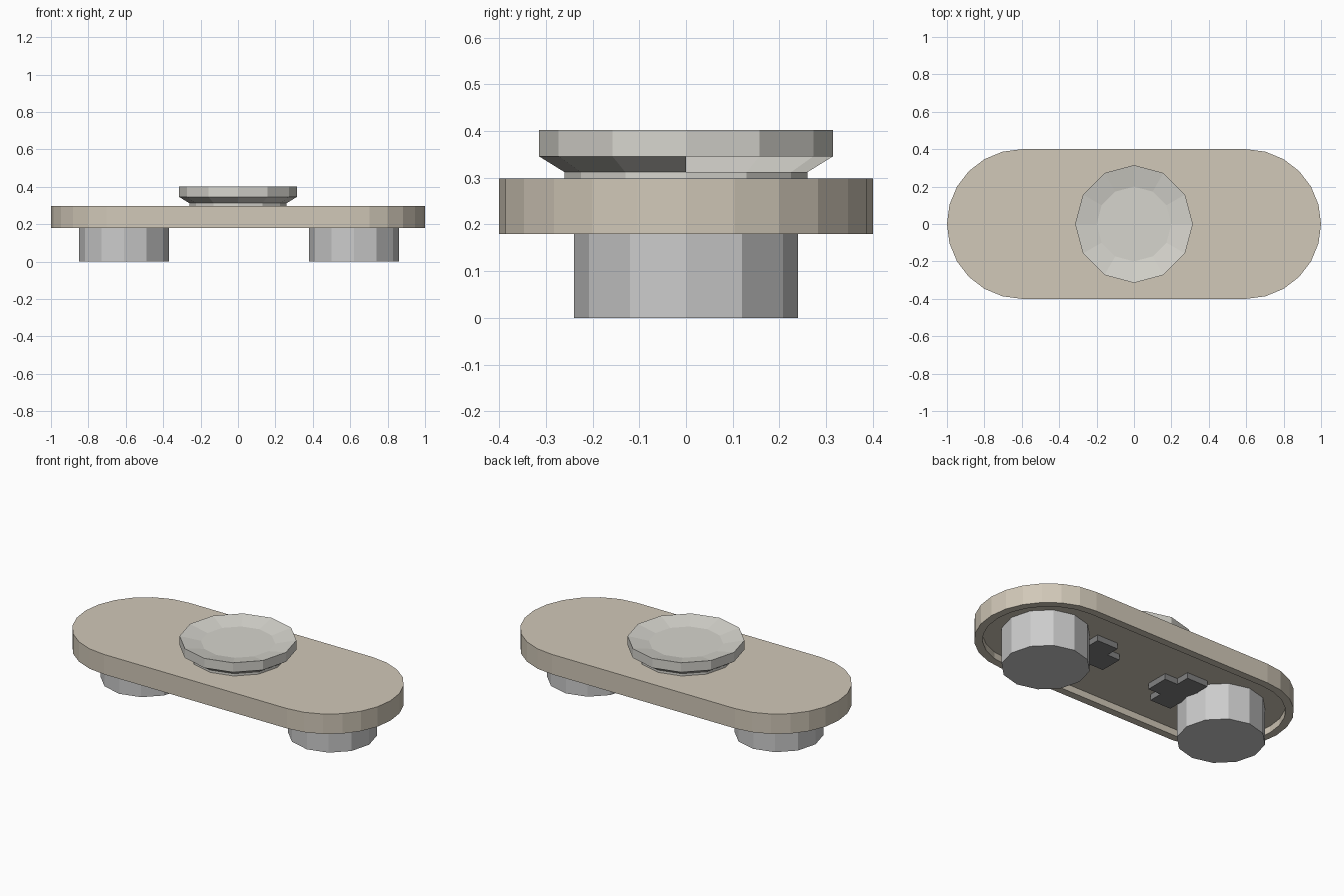
import bpy, bmesh
from math import sin, cos, pi

if "Cube" in bpy.data.objects:
    bpy.data.objects.remove(bpy.data.objects["Cube"])


def material(name, rgb):
    m = bpy.data.materials.new(name)
    m.diffuse_color = (*rgb, 1)
    m.use_nodes = True
    m.node_tree.nodes["Principled BSDF"].inputs["Base Color"].default_value = m.diffuse_color
    return m


TAN = material("tan", (0.64, 0.58, 0.48))
PALE = material("pale_grey", (0.67, 0.66, 0.61))
GREY = material("mid_grey", (0.58, 0.58, 0.58))
DARK = material("dark_grey", (0.22, 0.22, 0.22))


def finish(bm, name, mat, weld=True):
    if weld:
        bmesh.ops.recalc_face_normals(bm, faces=bm.faces)
    me = bpy.data.meshes.new(name)
    bm.to_mesh(me)
    bm.free()
    ob = bpy.data.objects.new(name, me)
    bpy.context.collection.objects.link(ob)
    me.materials.append(mat)
    return ob


def loft(name, rings, mat, cap_start=True, cap_end=True, skip=lambda row, i: False):
    """Join rings of points (bottom-outside to top) with quads, skipping some if asked."""
    bm = bmesh.new()
    loops = [[bm.verts.new(p) for p in ring] for ring in rings]
    n = len(loops[0])
    for row, (a, b) in enumerate(zip(loops, loops[1:])):
        for i in range(n):
            if not skip(row, i):
                j = (i + 1) % n
                bm.faces.new((a[i], a[j], b[j], b[i]))
    if cap_start:
        bm.faces.new(loops[0][::-1])
    if cap_end:
        bm.faces.new(loops[-1])
    return finish(bm, name, mat)


def circle(r, z, cx=0, n=12):
    return [(cx + r * cos(2 * pi * i / n), r * sin(2 * pi * i / n), z) for i in range(n)]


def stadium(r, z, half=0.6, n=12):
    ends = []
    for side in (1, -1):
        for i in range(n + 1):
            a = -pi / 2 + pi * i / n
            ends.append((side * (half + r * cos(a)), side * r * sin(a), z))
    return ends


# Plate: rounded slab with a recessed underside inside a thin rim
loft("plate", [stadium(0.355, 0.22), stadium(0.355, 0.18),
               stadium(0.4, 0.18), stadium(0.4, 0.298)], TAN)

# Two twelve-sided feet
for label, x in (("left", -0.61), ("right", 0.62)):
    loft(label + "_foot", [circle(0.24, 0, x), circle(0.24, 0.22, x)], GREY)

# Cross-shaped ribs on the underside
w, l = 0.07, 0.155
cross = [(l, -w), (l, w), (w, w), (w, l), (-w, l), (-w, w),
         (-l, w), (-l, -w), (-w, -w), (-w, -l), (w, -l), (w, -w)]
for label, cx in (("left", -0.315), ("right", 0.315)):
    loft(label + "_cross_rib", [[(cx + x, y, z) for x, y in cross]
                                for z in (0.185, 0.22)], DARK)

# Low round collar on the plate
loft("collar", [circle(0.26, 0.298), circle(0.26, 0.312)], PALE)

# Dished disc with a flared underside that is open on one quarter
loft("dished_disc", [circle(0.26, 0.312), circle(0.315, 0.346),
                     circle(0.315, 0.402), circle(0.2, 0.378)], PALE,
     cap_start=False, skip=lambda row, i: row == 0 and i < 3)
